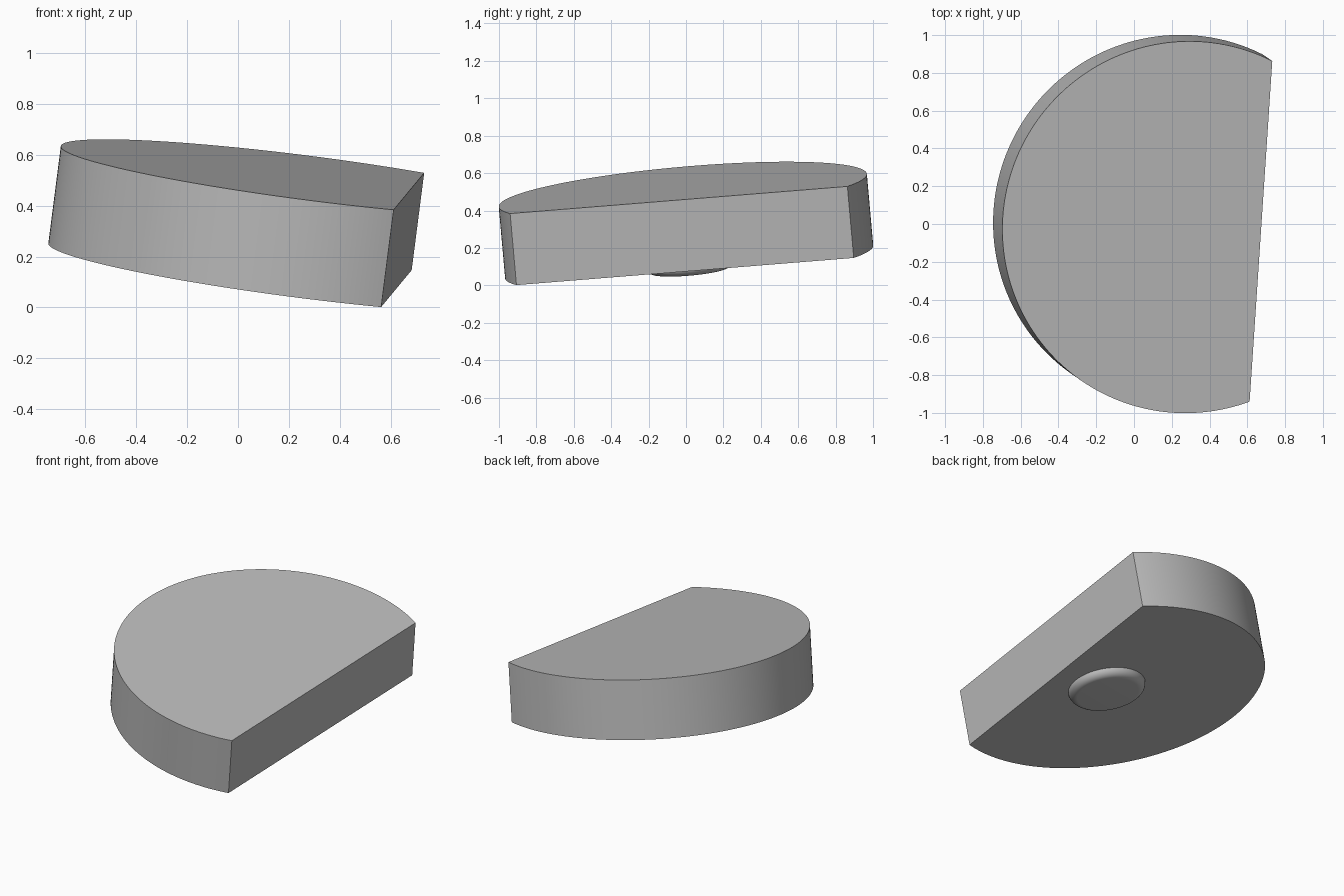
import bpy
import bmesh
from math import acos, cos, sin, pi, radians, tau
from mathutils import Matrix, Vector

if "Cube" in bpy.data.objects:
    bpy.data.objects.remove(bpy.data.objects["Cube"], do_unlink=True)

RADIUS, THICKNESS, FLAT_AT = 0.988, 0.387, 0.393
PAD_RADIUS, PAD_FILLET = 0.24, 0.05

# Tilted frame: axis of the disc, direction along the flat, direction out of the flat
axis = Vector((0.127, -0.088, 0.988)).normalized()
outward = Vector((0.066, 0.995, 0.078)).cross(axis).normalized()
along = axis.cross(outward)
frame = Matrix((outward, along, axis)).transposed().to_4x4()
frame.translation = (0.234, 0.017, 0.126)

grey = bpy.data.materials.new("plain grey")
grey.use_nodes = True
grey.diffuse_color = (0.5, 0.5, 0.5, 1)
grey.node_tree.nodes["Principled BSDF"].inputs["Base Color"].default_value = (0.5, 0.5, 0.5, 1)


def add_part(name, bm):
    bmesh.ops.recalc_face_normals(bm, faces=bm.faces)
    mesh = bpy.data.meshes.new(name)
    bm.to_mesh(mesh)
    bm.free()
    mesh.materials.append(grey)
    obj = bpy.data.objects.new(name, mesh)
    obj.matrix_world = frame
    bpy.context.collection.objects.link(obj)
    bpy.ops.object.select_all(action="DESELECT")
    obj.select_set(True)
    bpy.context.view_layer.objects.active = obj
    bpy.ops.object.shade_smooth_by_angle(angle=radians(30))
    return obj


# Disc with one side cut flat: arc outline, extruded
bm = bmesh.new()
start = acos(FLAT_AT / RADIUS)
steps = 128
angles = [start + (tau - 2 * start) * i / steps for i in range(steps + 1)]
outline = [bm.verts.new((RADIUS * cos(a), RADIUS * sin(a), 0)) for a in angles]
base = bm.faces.new(outline)
top = bmesh.ops.extrude_face_region(bm, geom=[base], use_keep_orig=True)
bmesh.ops.translate(bm, vec=(0, 0, THICKNESS),
                    verts=[g for g in top["geom"] if isinstance(g, bmesh.types.BMVert)])
add_part("flat_sided_disc", bm)

# Round pad underneath with a filleted rim: lathed quarter arc, closed by a flat cap
bm = bmesh.new()
inner = PAD_RADIUS - PAD_FILLET
rim = [bm.verts.new((inner + PAD_FILLET * cos(a), 0, -PAD_FILLET * sin(a)))
       for a in (pi / 2 * i / 10 for i in range(11))]
edges = [bm.edges.new(pair) for pair in zip(rim, rim[1:])]
bmesh.ops.spin(bm, geom=rim + edges, cent=(0, 0, 0), axis=(0, 0, 1), angle=tau, steps=64)
bmesh.ops.remove_doubles(bm, verts=bm.verts, dist=0.0001)
bmesh.ops.holes_fill(bm, edges=[e for e in bm.edges if e.is_boundary], sides=0)
add_part("bottom_pad", bm)
